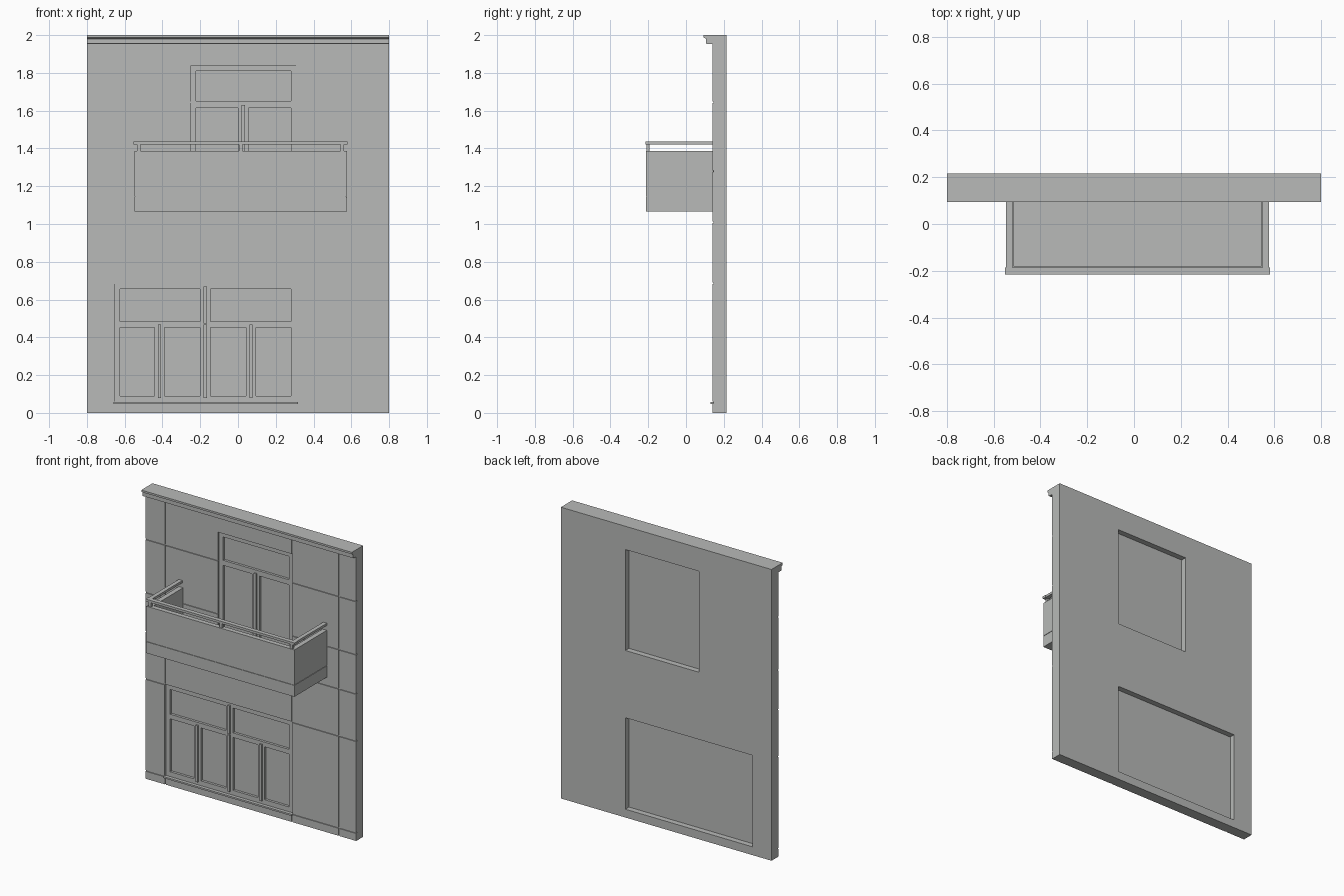
import bpy
import bmesh

cube = bpy.data.objects.get("Cube")
if cube:
    bpy.data.objects.remove(cube, do_unlink=True)

grey = bpy.data.materials.new("plaster grey")
grey.use_nodes = True
COLOUR = (0.48, 0.49, 0.48, 1)
grey.diffuse_color = COLOUR
grey.node_tree.nodes["Principled BSDF"].inputs["Base Color"].default_value = COLOUR


def make(name, bm):
    bmesh.ops.recalc_face_normals(bm, faces=bm.faces)
    mesh = bpy.data.meshes.new(name)
    bm.to_mesh(mesh)
    bm.free()
    mesh.materials.append(grey)
    ob = bpy.data.objects.new(name, mesh)
    bpy.context.collection.objects.link(ob)
    return ob


def add_box(bm, x, y, z):
    """Box from (low, high) pairs."""
    verts = bmesh.ops.create_cube(bm, size=1)["verts"]
    for v in verts:
        v.co = [lo + (c + 0.5) * (hi - lo) for c, (lo, hi) in zip(v.co, (x, y, z))]


def boxes(name, *parts):
    bm = bmesh.new()
    for part in parts:
        add_box(bm, *part)
    return make(name, bm)


FRONT, BACK = 0.14, 0.215
LOW_X, LOW_Z = (-0.655, 0.31), (0.057, 0.685)
UP_X, UP_Z = (-0.25, 0.31), (1.147, 1.84)

# Wall with two openings and shallow joint grooves
wall = boxes("wall", ((-0.8, 0.8), (FRONT, BACK), (0, 2)))
through = (0, 0.4)
shallow = (0.1, FRONT + 0.006)
g = 0.004
cuts = [(LOW_X, through, LOW_Z), (UP_X, through, UP_Z)]
cuts += [((x - g, x + g), shallow, (-0.1, 1.96)) for x in (-0.65, 0.311, 0.67)]
cuts += [((-0.9, 0.9), shallow, (z - g, z + g)) for z in (0.055, 0.686, 1.01, 1.28, 1.645)]
for cut in cuts:
    cutter = boxes("cutter", cut)
    cutter.hide_render = True
    mod = wall.modifiers.new("cut", "BOOLEAN")
    mod.operation = "DIFFERENCE"
    mod.solver = "EXACT"
    mod.object = cutter
    bpy.context.view_layer.objects.active = wall
    bpy.ops.object.modifier_apply(modifier=mod.name)
    bpy.data.objects.remove(cutter, do_unlink=True)

# Cornice: stepped profile extruded along the top
profile = [(FRONT, 2), (0.093, 2), (0.093, 1.987), (0.106, 1.98),
           (0.106, 1.955), (0.113, 1.952), (FRONT, 1.952)]
bm = bmesh.new()
face = bm.faces.new([bm.verts.new((-0.8, y, z)) for y, z in profile])
ext = bmesh.ops.extrude_face_region(bm, geom=[face])["geom"]
bmesh.ops.translate(bm, vec=(1.6, 0, 0),
                    verts=[e for e in ext if isinstance(e, bmesh.types.BMVert)])
make("cornice", bm)


def window(name, xs, zs, rows):
    """rows: (pane bottom, pane top, list of pane x ranges), bottom row first."""
    frame_y = (0.153, 0.172)
    boxes(name + "_glass", (xs, (0.17, 0.176), zs))
    bars, strips = [], []
    z0 = zs[0]
    for bottom, top, panes in rows:
        bars.append((xs, frame_y, (z0, bottom)))
        x0 = xs[0]
        for left, right in panes:
            bars.append(((x0, left), frame_y, (bottom, top)))
            if x0 > xs[0]:
                mid = (x0 + left) / 2
                strips.append(((mid - 0.009, mid + 0.009), (0.143, 0.155),
                               (bottom - 0.012, top + 0.014)))
            x0 = right
        bars.append(((x0, xs[1]), frame_y, (bottom, top)))
        z0 = top
    bars.append((xs, frame_y, (z0, zs[1])))
    boxes(name + "_frame", *bars)
    boxes(name + "_cover_strips", *strips)


window("lower_window", LOW_X, LOW_Z, [
    (0.09, 0.453, [(-0.625, -0.443), (-0.388, -0.2), (-0.145, 0.043), (0.095, 0.28)]),
    (0.485, 0.655, [(-0.625, -0.2), (-0.145, 0.28)])])
window("balcony_door", UP_X, UP_Z, [
    (1.18, 1.615, [(-0.222, 0.0), (0.055, 0.28)]),
    (1.65, 1.81, [(-0.222, 0.28)])])

boxes("window_sill", ((-0.66, 0.317), (0.13, 0.155), (0.046, 0.057)))

# Balcony: slab, parapet on three sides, handrail on short posts
L, R, F = -0.548, 0.577, -0.213
T = 0.033
boxes("balcony_slab", ((L, R), (F, FRONT), (1.065, 1.143)))
PZ = (1.146, 1.387)
boxes("balcony_core", ((L + 0.004, R - 0.004), (F + 0.004, FRONT), (1.14, 1.147)))
boxes("balcony_parapet",
      ((L, R), (F, F + T), PZ),
      ((L, L + T), (F + T, FRONT), PZ),
      ((R - T, R), (F + T, FRONT), PZ))
RZ = (1.42, 1.436)
boxes("handrail",
      ((L - 0.004, R + 0.004), (F - 0.002, F + 0.028), RZ),
      ((L, L + 0.028), (F + 0.028, FRONT), RZ),
      ((R - 0.028, R), (F + 0.028, FRONT), RZ))
boxes("rail_posts", *[((x - 0.01, x + 0.01), (F + 0.004, F + 0.02), (1.38, 1.422))
                      for x in (-0.525, 0.014, 0.552)])
